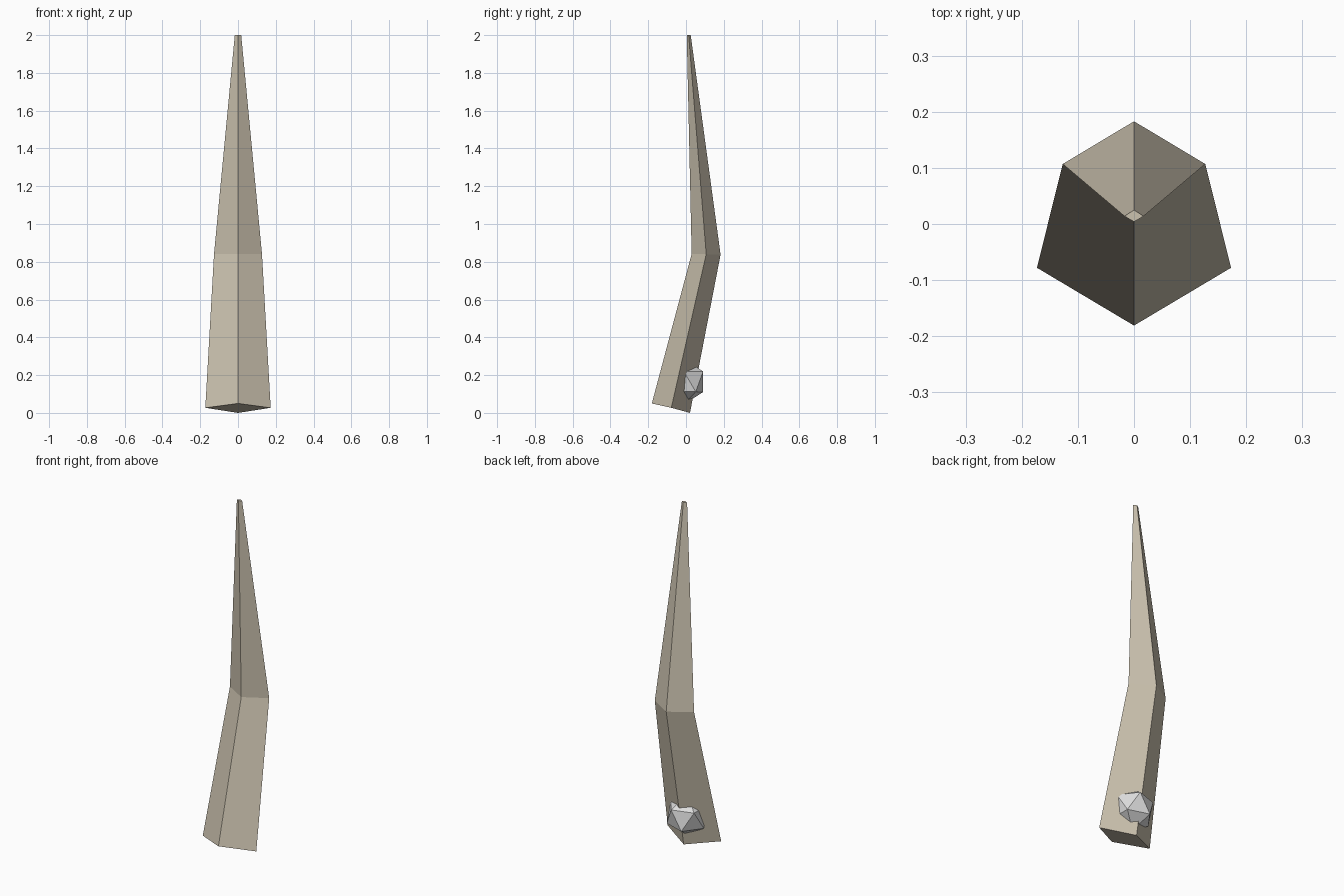
import bpy, bmesh
from mathutils import Vector

if "Cube" in bpy.data.objects:
    bpy.data.objects.remove(bpy.data.objects["Cube"])


def material(name, color):
    m = bpy.data.materials.new(name)
    m.diffuse_color = (*color, 1)
    m.use_nodes = True
    m.node_tree.nodes["Principled BSDF"].inputs["Base Color"].default_value = m.diffuse_color
    return m


def add_object(name, bm, mat):
    bmesh.ops.recalc_face_normals(bm, faces=bm.faces)
    me = bpy.data.meshes.new(name)
    bm.to_mesh(me)
    bm.free()
    me.materials.append(mat)
    ob = bpy.data.objects.new(name, me)
    bpy.context.collection.objects.link(ob)
    return ob


bone = material("bone tan", (0.60, 0.54, 0.43))
grey = material("light grey", (0.72, 0.72, 0.72))

# Bent tapering spike: diamond rings given as
# (half width, (front y, z), (side y, z), (back y, z))
rings = [
    (0.173, (-0.181, 0.050), (-0.078, 0.027), (0.021, 0.000)),
    (0.127, (0.030, 0.842), (0.107, 0.840), (0.183, 0.838)),
    (0.017, (0.004, 2.0), (0.014, 2.0), (0.025, 2.0)),
]
bm = bmesh.new()
loops = []
for w, front, side, back in rings:
    pts = [(0, *front), (w, *side), (0, *back), (-w, *side)]
    loops.append([bm.verts.new(p) for p in pts])
for lo, hi in zip(loops, loops[1:]):
    for i in range(4):
        j = (i + 1) % 4
        bm.faces.new((lo[i], lo[j], hi[j], hi[i]))
bm.faces.new(loops[0][::-1])
bm.faces.new(loops[-1])
add_object("bent_spike", bm, bone)

# Twenty-sided stone embedded in the foot of the spike, tilted sideways
center = Vector((0.0, -0.012, 0.165))
ax = Vector((0.515, 0, 0.857)).normalized()
ay = Vector((0, 1, 0))
az = ay.cross(ax)
k, phi = 0.0635, (1 + 5 ** 0.5) / 2
bm = bmesh.new()
for s in (-1, 1):
    for t in (-phi, phi):
        for p, q in ((ax, ay), (ay, az), (az, ax)):
            bm.verts.new(center + k * (s * p + t * q))
bmesh.ops.convex_hull(bm, input=bm.verts)
add_object("embedded_stone", bm, grey)
